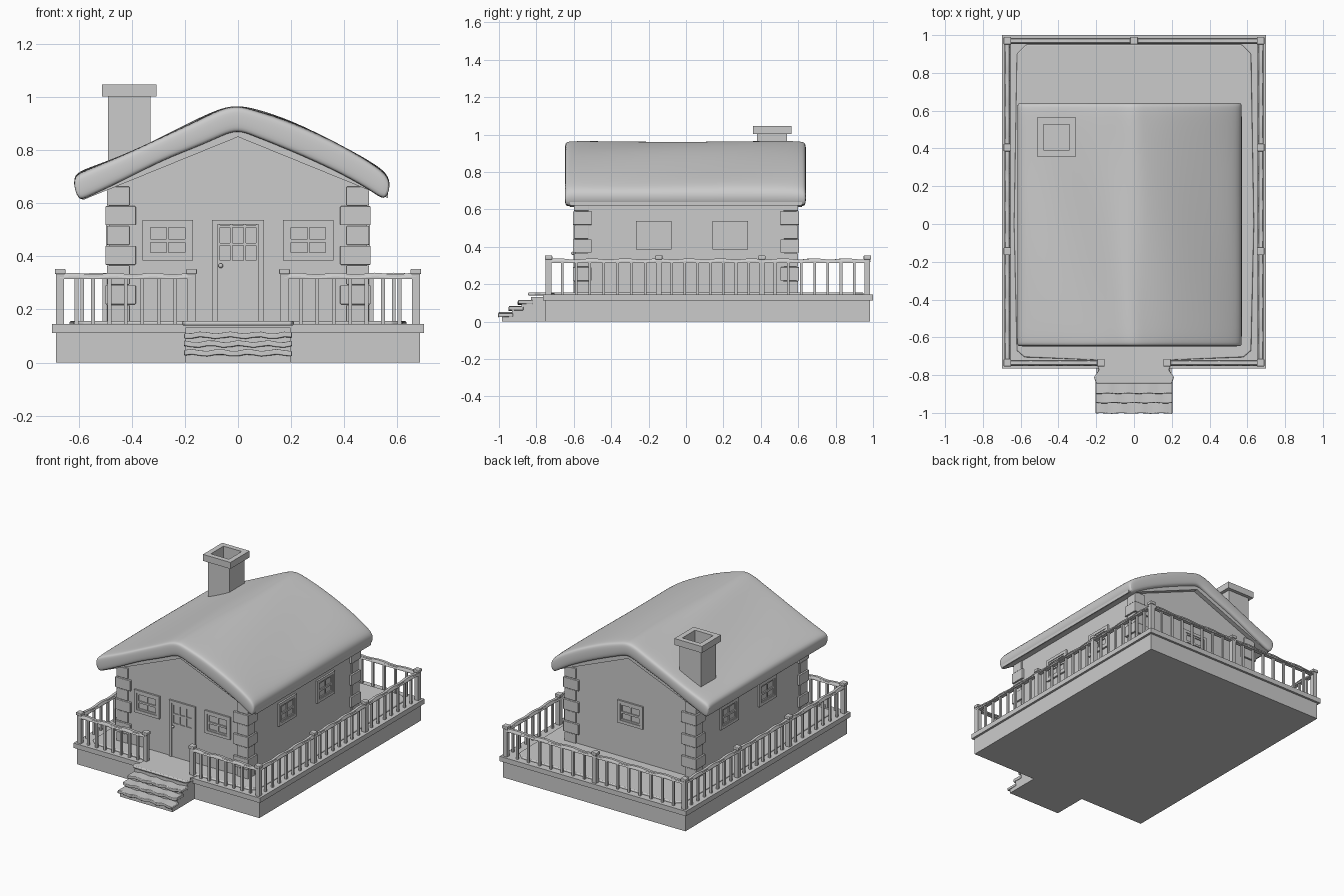
import bpy, bmesh, math
from mathutils import Matrix, Vector

if "Cube" in bpy.data.objects:
    bpy.data.objects.remove(bpy.data.objects["Cube"])


def finish(name, bm, smooth=None, bevel=0, subsurf=0):
    bmesh.ops.recalc_face_normals(bm, faces=bm.faces)
    me = bpy.data.meshes.new(name)
    bm.to_mesh(me)
    bm.free()
    ob = bpy.data.objects.new(name, me)
    bpy.context.collection.objects.link(ob)
    if bevel:
        m = ob.modifiers.new("bevel", 'BEVEL')
        m.width, m.segments = bevel, 3
    if subsurf:
        m = ob.modifiers.new("subsurf", 'SUBSURF')
        m.levels = m.render_levels = subsurf
    if smooth:
        bpy.ops.object.select_all(action='DESELECT')
        ob.select_set(True)
        bpy.context.view_layer.objects.active = ob
        bpy.ops.object.shade_smooth_by_angle(angle=math.radians(smooth))
    return ob


def boxes(name, items, mat=Matrix(), **kw):
    """items: (x0, x1, y0, y1, z0, z1) extents"""
    bm = bmesh.new()
    for x0, x1, y0, y1, z0, z1 in items:
        m = Matrix.Translation(((x0 + x1) / 2, (y0 + y1) / 2, (z0 + z1) / 2))
        bmesh.ops.create_cube(bm, size=1, matrix=mat @ m @ Matrix.Diagonal((x1 - x0, y1 - y0, z1 - z0, 1)))
    return finish(name, bm, **kw)


def prism(name, pts, vec, **kw):
    """extrude a closed outline along vec"""
    bm = bmesh.new()
    f = bm.faces.new([bm.verts.new(p) for p in pts])
    r = bmesh.ops.extrude_face_region(bm, geom=[f])
    bmesh.ops.translate(bm, vec=vec, verts=[v for v in r['geom'] if isinstance(v, bmesh.types.BMVert)])
    return finish(name, bm, **kw)


def loft(name, rings, **kw):
    """rings: (top points, bottom points) per station, joined into a closed quad shell"""
    bm = bmesh.new()
    R = [([bm.verts.new(p) for p in t], [bm.verts.new(p) for p in b]) for t, b in rings]
    n = len(R[0][0])
    for (t0, b0), (t1, b1) in zip(R, R[1:]):
        for i in range(n - 1):
            bm.faces.new((t0[i], t0[i + 1], t1[i + 1], t1[i]))
            bm.faces.new((b0[i], b1[i], b1[i + 1], b0[i + 1]))
        for i in (0, n - 1):
            bm.faces.new((t0[i], t1[i], b1[i], b0[i]))
    for t, b in (R[0], R[-1]):
        for i in range(n - 1):
            bm.faces.new((t[i], b[i], b[i + 1], t[i + 1]))
    return finish(name, bm, **kw)


# foundation and deck
boxes("foundation", [(-.685, .685, -.75, .985, 0, .112)])
boxes("deck", [(-.7, .7, -.765, 1, .112, .145)])

# solid staircase
prof = [(-.75, 0), (-.985, 0)]
fronts = [-.985, -.93, -.88, -.83]
for i, y in enumerate(fronts):
    prof += [(y, .033 * i), (y, .033 * (i + 1))]
prof = prof[:1] + prof[2:] + [(-.75, .132)]
prof = [p for i, p in enumerate(prof) if p not in prof[:i]]
prism("steps", [(-.198, y, z) for y, z in prof], (.396, 0, 0))

# snow on each step
for k, y in enumerate(fronts[:3]):
    rings = []
    for i in range(15):
        x = -.203 + .406 * i / 14
        w = .004 * math.sin(i * 1.7 + k * 2)
        z = .033 * (k + 1)
        rings.append(([(x, y - .018 + w / 2, z + .014 + w), (x, y + .06, z + .014 + w)],
                      [(x, y - .018 + w / 2, z - .006 + w), (x, y + .06, z - .006)]))
    loft("step_snow", rings, smooth=60, bevel=.004)

# snow sheet on the deck with a tongue over the top step
half = [(.2, -.845), (.212, -.81), (.185, -.775), (.2, -.72), (.58, -.705), (.62, -.67),
        (.635, 0), (.62, .9), (.57, .95)]
outline = half + [(-x, y) for x, y in reversed(half)]
prism("deck_snow", [(x, y, .14) for x, y in outline], (0, 0, .016), bevel=.006, smooth=60)

# house walls with gables
wall = [(-.485, .14), (.485, .14), (.485, .66), (0, .86), (-.485, .66)]
prism("walls", [(x, -.59, z) for x, z in wall], (0, 1.18, 0))

# corner stones, alternating long and short
for sx in (-1, 1):
    for sy in (-1, 1):
        stones = []
        for i in range(7):
            long = i % 2
            lx, ly, o = (.115, .1, 0) if long else (.085, .078, .006)
            xs = sorted((sx * (.5 - o), sx * (.5 - o - lx)))
            ys = sorted((sy * (.605 - o), sy * (.605 - o - ly)))
            stones.append((*xs, *ys, .145 + .0745 * i, .145 + .0745 * (i + 1) - .003))
        boxes("corner_stones", stones, bevel=.003)

# roof boards
under = [(-.585, .612), (0, .85), (.565, .62), (.565, .65), (0, .885), (-.585, .645)]
prism("roof_boards", [(x, -.62, z) for x, z in under], (0, 1.24, 0))

# thick roof snow
top = [(-.628, .70), (-.585, .725), (-.44, .775), (-.283, .85), (-.143, .922), (-.06, .958), (0, .966),
       (.06, .956), (.196, .914), (.4, .812), (.53, .738), (.582, .69)]
bot = [(-.603, .60), (-.57, .622), (-.43, .69), (-.283, .757), (-.143, .82), (-.06, .855), (0, .872),
       (.06, .858), (.196, .796), (.4, .706), (.52, .64), (.558, .60)]
ys = [-.648, -.635, -.59, -.45, -.25, 0, .2, .4, .56, .625, .642]
rings = []
for k, y in enumerate(ys):
    e = min(k, len(ys) - 1 - k)
    s = (.72, .93, 1)[min(e, 2)]
    T, B = [], []
    for i, ((tx, tz), (bx, bz)) in enumerate(zip(top, bot)):
        t, b = Vector((tx, y, tz)), Vector((bx, y, bz))
        m = (t + b) / 2
        t, b = m + (t - m) * s, m + (b - m) * (1 if e else .85)
        t.z += .005 * math.sin(i * 1.9 + y * 5) * (i not in (0, 11))
        b.z += .006 * math.sin(i * 2.3 + 1)
        T.append(t)
        B.append(b)
    rings.append((T, B))
loft("roof_snow", rings, subsurf=2, smooth=80)

# chimney: hollow shaft and cap
cx, cy, h = -.41, .46, .068


def square_tube(name, r, z0, z1):
    boxes(name, [(cx - r, cx - h, cy - r, cy + r, z0, z1), (cx + h, cx + r, cy - r, cy + r, z0, z1),
                 (cx - h, cx + h, cy - r, cy - h, z0, z1), (cx - h, cx + h, cy + h, cy + r, z0, z1)])


square_tube("chimney_shaft", .08, .66, 1.004)
square_tube("chimney_cap", .103, 1.003, 1.047)
boxes("chimney_floor", [(cx - h, cx + h, cy - h, cy + h, .7, .88)])


def frame(x0, x1, z0, z1, w, d):
    return [(x0, x0 + w, -d, .01, z0, z1), (x1 - w, x1, -d, .01, z0, z1),
            (x0 + w, x1 - w, -d, .01, z0, z0 + w), (x0 + w, x1 - w, -d, .01, z1 - w, z1)]


def place(x, y, angle):
    return Matrix.Translation((x, y, 0)) @ Matrix.Rotation(math.radians(angle), 4, 'Z')


# windows: frame, sash and crossbars
win = frame(-.095, .095, .385, .538, .02, .012) + frame(-.075, .075, .405, .518, .01, .007)
win += [(-.004, .004, -.006, .01, .415, .508), (-.065, .065, -.008, .01, .453, .466)]
spots = [(-.265, -.59, 0), (.265, -.59, 0), (0, .59, 180)]
spots += [(s * .485, y, s * 90) for s in (-1, 1) for y in (-.173, .237)]
for p in spots:
    boxes("window", win, place(*p))

# door: frame, leaf, six small panes and knob
door = frame(-.098, .098, .14, .538, .02, .012)[:2] + [(-.078, .078, -.012, .01, .52, .538)]
door += [(-.078, .078, -.006, .01, .155, .375)]
door += [(x - .005, x + .005, -.006, .01, .375, .52) for x in (-.073, -.025, .025, .073)]
door += [(-.078, .078, -.006, .01, z - .005, z + .005) for z in (.38, .446, .513)]
boxes("door", door, place(0, -.59, 0))
bm = bmesh.new()
bmesh.ops.create_uvsphere(bm, u_segments=12, v_segments=8, radius=.009,
                          matrix=Matrix.Translation((-.065, -.606, .365)))
finish("door_knob", bm, smooth=80)

# railing posts with caps
X, F, K = .67, -.735, .97
side = [F, -.145, .405, K]
posts = [(s * X, y) for s in (-1, 1) for y in side] + [(-.175, F), (.175, F), (0, K)]
boxes("railing_posts", [(x - .015, x + .015, y - .015, y + .015, .14, .335) for x, y in posts])
boxes("post_caps", [(x - .02, x + .02, y - .02, y + .02, .333, .353) for x, y in posts], bevel=.004)

# railing sections: rail, balusters and a snow ridge
runs = [((s * X, a), (s * X, b)) for s in (-1, 1) for a, b in zip(side, side[1:])]
runs += [((s * X, F), (s * .175, F)) for s in (-1, 1)] + [((s * X, K), (0, K)) for s in (-1, 1)]
for n, (a, b) in enumerate(runs):
    a, b = Vector(a), Vector(b)
    d = b - a
    L = d.length
    M = place(a.x, a.y, math.degrees(math.atan2(d.y, d.x)))
    bars = [(L * i / 8 - .007, L * i / 8 + .007, -.007, .007, .14, .316) for i in range(1, 8)]
    boxes("railing", bars + [(0, L, -.013, .013, .314, .328)], M)
    rings = []
    for i in range(17):
        x = L * i / 16
        w = .0035 * math.sin(i * 1.3 + n * 2)
        rings.append(([M @ Vector((x, y, .335 + w)) for y in (-.009, .009)],
                      [M @ Vector((x, y, .321 + w)) for y in (-.016, .016)]))
    loft("rail_snow", rings, smooth=60)
